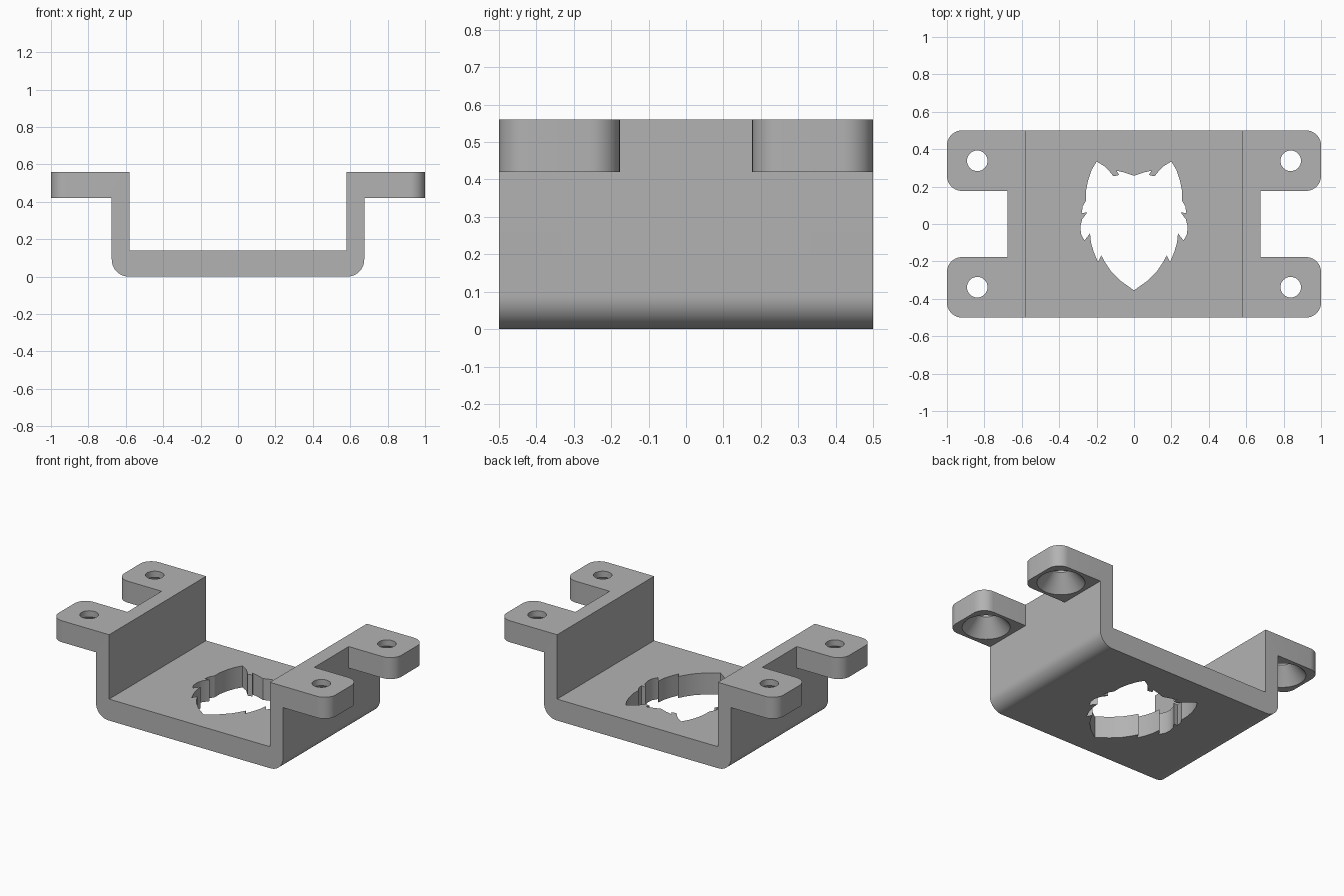
import bpy, bmesh, math
from mathutils import Vector

cube = bpy.data.objects.get("Cube")
if cube:
    bpy.data.objects.remove(cube, do_unlink=True)

grey = bpy.data.materials.new("plain grey")
grey.use_nodes = True
colour = (0.45, 0.45, 0.45, 1)
grey.diffuse_color = colour
grey.node_tree.nodes["Principled BSDF"].inputs["Base Color"].default_value = colour


def make_object(name, bm):
    bmesh.ops.recalc_face_normals(bm, faces=bm.faces)
    mesh = bpy.data.meshes.new(name)
    bm.to_mesh(mesh)
    bm.free()
    mesh.materials.append(grey)
    obj = bpy.data.objects.new(name, mesh)
    bpy.context.collection.objects.link(obj)
    return obj


def prism(name, points, direction):
    """Extrude a closed loop of 3D points along a direction."""
    bm = bmesh.new()
    face = bm.faces.new([bm.verts.new(p) for p in points])
    new = bmesh.ops.extrude_face_region(bm, geom=[face])["geom"]
    bmesh.ops.translate(bm, vec=direction,
                        verts=[v for v in new if isinstance(v, bmesh.types.BMVert)])
    return make_object(name, bm)


def lathe(name, profile, x, y, steps=48):
    """Solid of revolution about a vertical axis, from (radius, z) rings."""
    bm = bmesh.new()
    rings = []
    for r, z in profile:
        rings.append([bm.verts.new((x + r * math.cos(math.tau * i / steps),
                                    y + r * math.sin(math.tau * i / steps), z))
                      for i in range(steps)])
    for a, b in zip(rings, rings[1:]):
        for i in range(steps):
            j = (i + 1) % steps
            bm.faces.new((a[i], a[j], b[j], b[i]))
    bm.faces.new(rings[0])
    bm.faces.new(rings[-1])
    return make_object(name, bm)


def cut(target, cutter):
    mod = target.modifiers.new("cut", 'BOOLEAN')
    mod.operation = 'DIFFERENCE'
    mod.solver = 'EXACT'
    mod.object = cutter
    bpy.context.view_layer.update()
    deps = bpy.context.evaluated_depsgraph_get()
    mesh = bpy.data.meshes.new_from_object(target.evaluated_get(deps))
    target.modifiers.clear()
    target.data = mesh
    bpy.data.objects.remove(cutter, do_unlink=True)


# Main dimensions
TOP, UNDER, FLOOR = 0.56, 0.42, 0.14
INNER, OUTER, BEND = 0.58, 0.675, 0.09
GAP = 0.177

# Bracket: half profile with rounded lower bend, mirrored and extruded in y
half = [(INNER, FLOOR), (INNER, TOP), (1, TOP), (1, UNDER), (OUTER, UNDER)]
for i in range(13):
    a = math.pi / 2 * i / 12
    half.append((OUTER - BEND + BEND * math.cos(a), BEND - BEND * math.sin(a)))
profile = half + [(-x, z) for x, z in reversed(half)]
bracket = prism("bracket", [(x, -0.5, z) for x, z in profile], Vector((0, 1, 0)))

# Gaps between the mounting tabs
for s in (-1, 1):
    loop = [(s * OUTER, -GAP, 0.3), (s * 1.2, -GAP, 0.3),
            (s * 1.2, GAP, 0.3), (s * OUTER, GAP, 0.3)]
    cut(bracket, prism("tab_gap", loop, Vector((0, 0, 0.5))))

# Rounded outer corners of the tabs
bm = bmesh.new()
bm.from_mesh(bracket.data)
corners = [e for e in bm.edges
           if all(abs(v.co.x) > 0.99 for v in e.verts)
           and abs(e.verts[0].co.z - e.verts[1].co.z) > 0.1]
bmesh.ops.bevel(bm, geom=corners, offset=0.08, offset_type='OFFSET',
                segments=10, profile=0.5, affect='EDGES')
bm.to_mesh(bracket.data)
bm.free()

# Screw holes, countersunk from below
hole = [(0.145, UNDER - 0.005), (0.14, UNDER), (0.055, 0.52), (0.055, TOP + 0.1)]
for x in (-0.838, 0.838):
    for y in (-0.338, 0.338):
        cut(bracket, lathe("screw_hole", hole, x, y))

# Jagged animal-head opening in the floor, mirrored about the middle
side = [(0, -0.355), (0.07, -0.305), (0.125, -0.25), (0.155, -0.205), (0.175, -0.168),
        (0.193, -0.203), (0.215, -0.15), (0.23, -0.1), (0.235, -0.05),
        (0.265, -0.088), (0.283, -0.055), (0.287, -0.015), (0.277, 0.025), (0.25, 0.062),
        (0.28, 0.058), (0.274, 0.095), (0.256, 0.125), (0.256, 0.18), (0.245, 0.235),
        (0.226, 0.29), (0.2, 0.334), (0.16, 0.31), (0.13, 0.28), (0.11, 0.255),
        (0.08, 0.262), (0.093, 0.285), (0.05, 0.275), (0, 0.258)]
outline = side + [(-x, y) for x, y in reversed(side[1:-1])]
cut(bracket, prism("floor_opening", [(x, y, -0.1) for x, y in outline], Vector((0, 0, 0.35))))

# Smooth bends and holes, crisp edges elsewhere
bpy.ops.object.select_all(action='DESELECT')
bracket.select_set(True)
bpy.context.view_layer.objects.active = bracket
bpy.ops.object.shade_smooth_by_angle(angle=math.radians(30))
